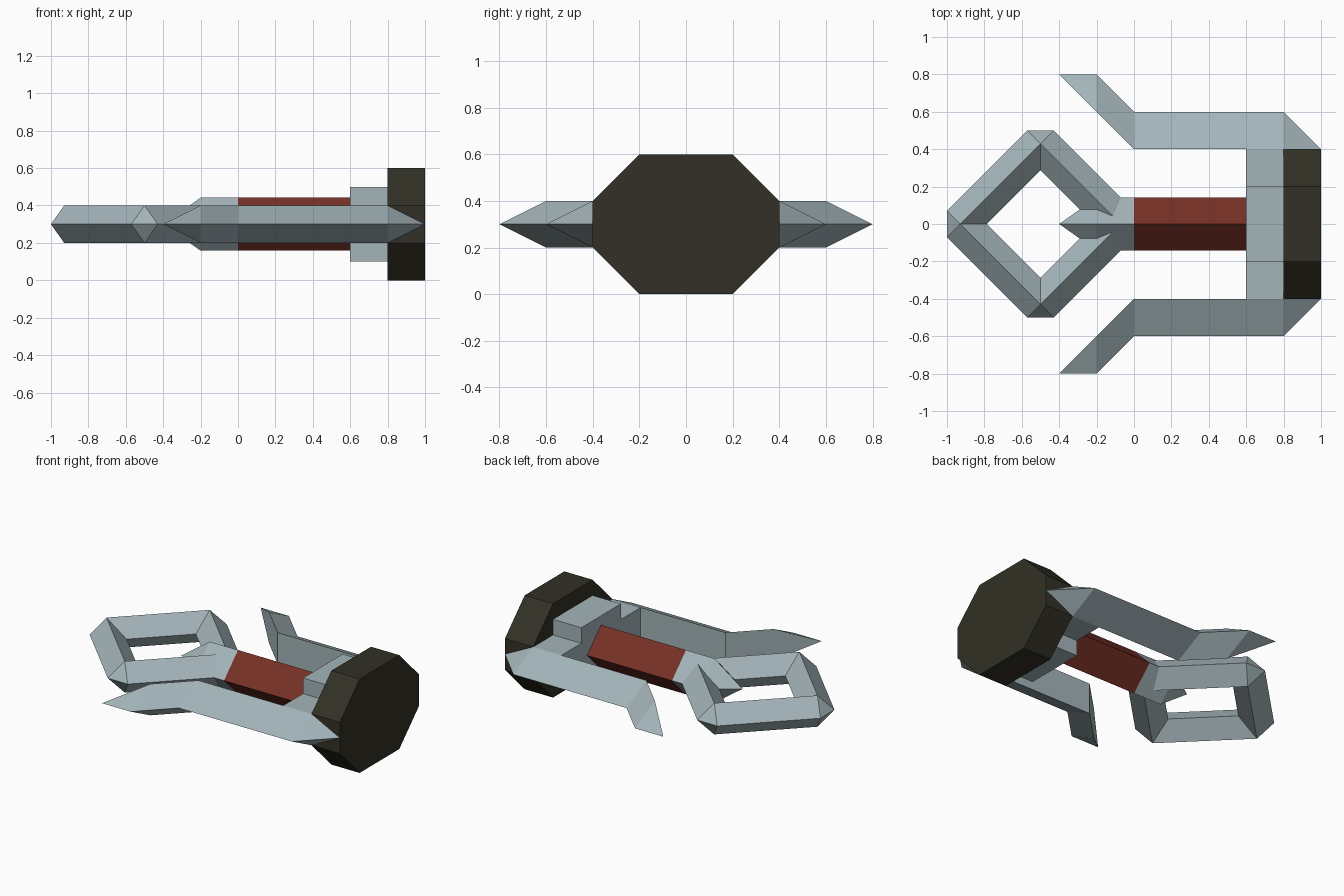
import bpy, bmesh, math
from mathutils import Vector

if "Cube" in bpy.data.objects:
    bpy.data.objects.remove(bpy.data.objects["Cube"])


def material(name, rgb):
    m = bpy.data.materials.new(name)
    m.diffuse_color = (*rgb, 1)
    m.use_nodes = True
    m.node_tree.nodes["Principled BSDF"].inputs["Base Color"].default_value = m.diffuse_color
    return m


steel = material("grey steel", (0.37, 0.46, 0.49))
red = material("dark red", (0.18, 0.03, 0.019))
dark = material("dark brown", (0.032, 0.030, 0.019))
ZC = 0.3  # height of the long axis


def loft(name, rings, mat, closed=False):
    """Skin a row of equal-sized cross-sections; a closed row forms a loop."""
    bm = bmesh.new()
    rows = [[bm.verts.new(p) for p in r] for r in rings]
    n = len(rows[0])
    pairs = list(zip(rows, rows[1:] + rows[:1])) if closed else list(zip(rows, rows[1:]))
    for a, b in pairs:
        for i in range(n):
            j = (i + 1) % n
            bm.faces.new((a[i], a[j], b[j], b[i]))
    if not closed:
        bm.faces.new(rows[0])
        bm.faces.new(rows[-1])
    # collapsed sections become points
    bmesh.ops.remove_doubles(bm, verts=bm.verts, dist=0.0005)
    bmesh.ops.recalc_face_normals(bm, faces=bm.faces)
    me = bpy.data.meshes.new(name)
    bm.to_mesh(me)
    bm.free()
    me.materials.append(mat)
    ob = bpy.data.objects.new(name, me)
    bpy.context.collection.objects.link(ob)
    return ob


def prism(name, outline, x0, x1, mat):
    return loft(name, [[(x, y, z) for y, z in outline] for x in (x0, x1)], mat)


def diamond(x, r):
    return [(x, r, ZC), (x, 0, ZC + r), (x, -r, ZC), (x, 0, ZC - r)]


# octagonal end cap
prism("end_cap", [(-.4, .2), (-.4, .4), (-.2, .6), (.2, .6),
                  (.4, .4), (.4, .2), (.2, 0), (-.2, 0)], 0.8, 1.0, dark)

# stepped collar in front of the cap
prism("collar", [(-.4, .2), (-.4, .4), (-.2, .4), (-.2, .5), (.2, .5), (.2, .4),
                 (.4, .4), (.4, .2), (.2, .2), (.2, .1), (-.2, .1), (-.2, .2)],
      0.6, 0.8, steel)

# square grip turned on its edge, and pointed neck
G = 0.1414
loft("grip", [diamond(0, G), diamond(0.6, G)], red)
loft("neck_spike", [diamond(0, G), diamond(-0.2, G), diamond(-0.4, 0)], steel)

# side guards: (inner x, inner y, half height, outer x, outer y)
GUARD = [(1.0, .4, 0, 1.0, .4), (.8, .4, .1, .8, .6), (0, .4, .1, 0, .6),
         (-.2, .6, .1, -.2, .8), (-.4, .8, 0, -.4, .8)]
for side, s in (("back", 1), ("front", -1)):
    loft(side + "_guard", [[(xi, s * yi, ZC + h), (xo, s * yo, ZC), (xi, s * yi, ZC - h)]
                           for xi, yi, h, xo, yo in GUARD], steel)

# square ring with ridged bars and blunted outer corners
R, W, C = 0.4293, 0.1414, 0.0707
rings = []
for k in range(4):
    a = k * math.pi / 2
    d = Vector((math.cos(a), math.sin(a), 0))
    t = Vector((-d.y, d.x, 0))
    centre = Vector((-0.5, 0, ZC))
    up = Vector((0, 0, 0.1))
    for sgn in (-1, 1):
        rings.append([centre + d * R + up, centre + d * (R + C) + t * C * sgn,
                      centre + d * R - up, centre + d * (R - W)])
loft("ring", rings, steel, closed=True)
